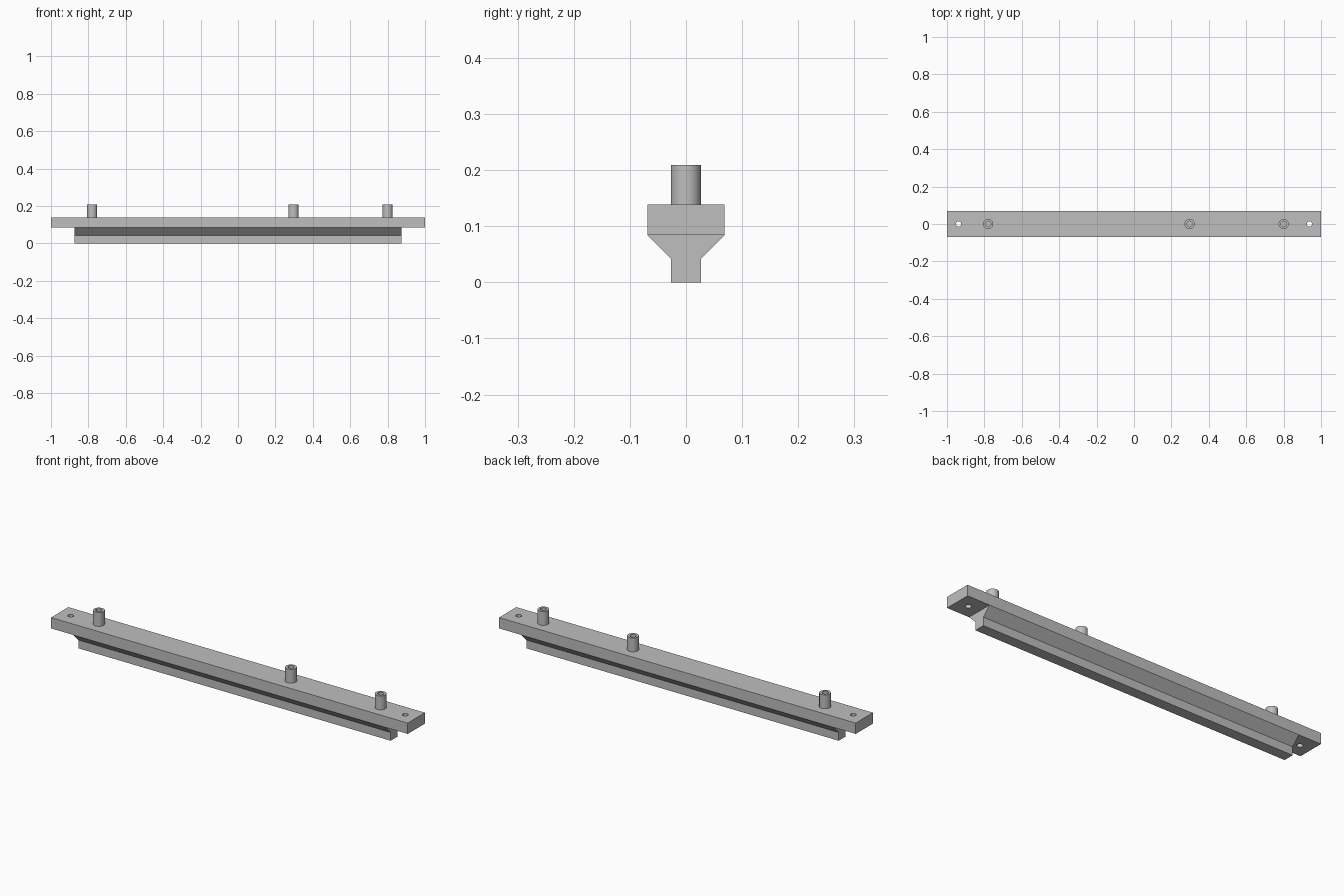
import bpy
import bmesh
from math import cos, sin, tau, radians

default = bpy.data.objects.get("Cube")
if default:
    bpy.data.objects.remove(default, do_unlink=True)

HALF_WIDTH, STEM, PLATE_LOW, PLATE_TOP = 0.069, 0.027, 0.084, 0.139

grey = bpy.data.materials.new("light_grey")
grey.use_nodes = True
colour = (0.52, 0.52, 0.52, 1)
grey.diffuse_color = colour
grey.node_tree.nodes["Principled BSDF"].inputs["Base Color"].default_value = colour


def finish(name, bm):
    bmesh.ops.recalc_face_normals(bm, faces=bm.faces)
    mesh = bpy.data.meshes.new(name)
    bm.to_mesh(mesh)
    bm.free()
    mesh.materials.append(grey)
    obj = bpy.data.objects.new(name, mesh)
    bpy.context.collection.objects.link(obj)
    return obj


def activate(obj):
    bpy.ops.object.select_all(action='DESELECT')
    obj.select_set(True)
    bpy.context.view_layer.objects.active = obj


def extrude_profile(name, right_side, half_length):
    """Mirror a (y, z) half outline and extrude it along x."""
    outline = right_side + [(-y, z) for y, z in reversed(right_side)]
    bm = bmesh.new()
    face = bm.faces.new([bm.verts.new((-half_length, y, z)) for y, z in outline])
    moved = bmesh.ops.extrude_face_region(bm, geom=[face], use_keep_orig=True)["geom"]
    verts = [v for v in moved if isinstance(v, bmesh.types.BMVert)]
    bmesh.ops.translate(bm, verts=verts, vec=(2 * half_length, 0, 0))
    return finish(name, bm)


def lathe(name, x, profile, sides=32):
    """Revolve a closed (radius, z) loop around a vertical axis."""
    bm = bmesh.new()
    rings = [[bm.verts.new((x + r * cos(tau * i / sides), r * sin(tau * i / sides), z))
              for r, z in profile] for i in range(sides)]
    count = len(profile)
    for i in range(sides):
        a, b = rings[i], rings[(i + 1) % sides]
        for j in range(count):
            k = (j + 1) % count
            bm.faces.new((a[j], b[j], b[k], a[k]))
    obj = finish(name, bm)
    activate(obj)
    bpy.ops.object.shade_smooth_by_angle(angle=radians(30))
    return obj


# Top plate with a through hole near each end
plate = extrude_profile("top_plate", [(HALF_WIDTH, PLATE_LOW), (HALF_WIDTH, PLATE_TOP)], 1)
for x in (-0.938, 0.938):
    bm = bmesh.new()
    bmesh.ops.create_cone(bm, cap_ends=True, segments=24, radius1=0.014, radius2=0.014, depth=0.2)
    bmesh.ops.translate(bm, verts=bm.verts, vec=(x, 0, 0.11))
    cutter = finish("hole_cutter", bm)
    cutter.hide_render = True
    cut = plate.modifiers.new("hole", 'BOOLEAN')
    cut.operation = 'DIFFERENCE'
    cut.solver = 'EXACT'
    cut.object = cutter
    activate(plate)
    bpy.ops.object.modifier_apply(modifier=cut.name)
    bpy.data.objects.remove(cutter, do_unlink=True)
activate(plate)
bpy.ops.object.shade_smooth_by_angle(angle=radians(30))

# Flared keel under the plate
extrude_profile("keel", [(STEM, 0), (STEM, 0.042), (HALF_WIDTH, PLATE_LOW)], 0.875)

# Hollow pegs standing on the plate
for name, x in (("right_peg", -0.78), ("middle_peg", 0.297), ("left_peg", 0.8)):
    lathe(name, x, [(0.027, PLATE_TOP), (0.027, 0.209), (0.015, 0.209), (0.015, PLATE_TOP)])
